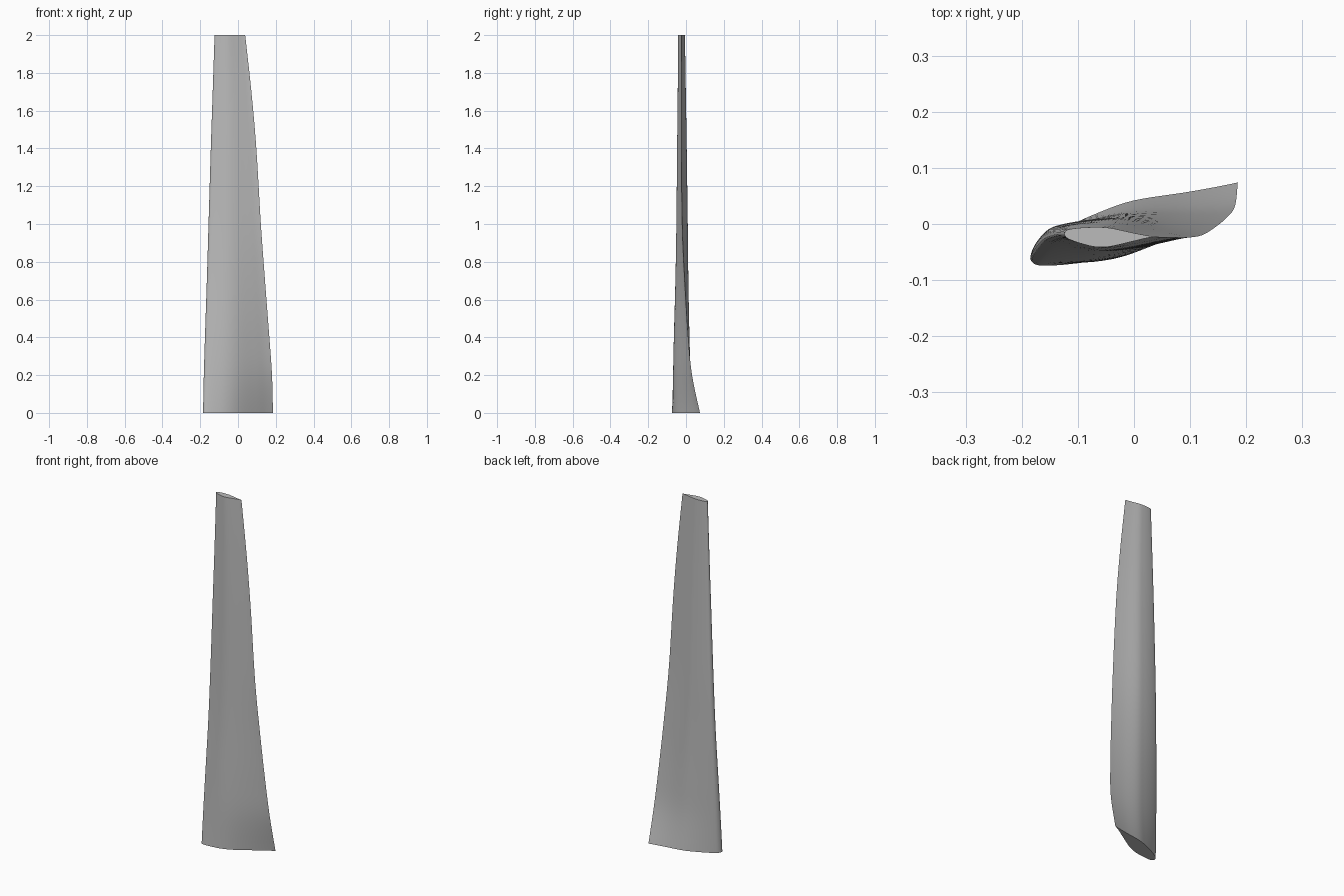
import bpy
import bmesh

cube = bpy.data.objects.get("Cube")
if cube:
    bpy.data.objects.remove(cube, do_unlink=True)


def spline(points, steps):
    """Sample a smooth curve through evenly weighted control points."""
    pts = [points[0]] + list(points) + [points[-1]]
    out = []
    for a, b, c, d in zip(pts, pts[1:], pts[2:], pts[3:]):
        for k in range(steps):
            t = k / steps
            out.append(tuple(
                q + 0.5 * t * (r - p + t * (2*p - 5*q + 4*r - s + t * (3*(q - r) + s - p)))
                for p, q, r, s in zip(a, b, c, d)))
    out.append(tuple(points[-1]))
    return out


# Airfoil halves: chord fraction, thickness fraction
upper = spline([(0, 0), (0.01, 0.33), (0.05, 0.62), (0.18, 0.87), (0.34, 1),
                (0.5, 0.96), (0.75, 0.44), (0.9, 0.16), (1, 0)], 5)
lower = spline([(0, 0), (0.01, 0.18), (0.05, 0.42), (0.18, 0.75), (0.34, 1),
                (0.5, 0.94), (0.75, 0.44), (0.9, 0.13), (1, 0)], 5)

# Stations: height, leading edge x y, trailing edge x y, upper and lower bulge
stations = spline([
    (0.0, -0.185, -0.061, 0.185, 0.074, 0.037, 0.047),
    (0.2, -0.181, -0.051, 0.180, 0.032, 0.036, 0.043),
    (0.4, -0.175, -0.042, 0.166, 0.012, 0.035, 0.040),
    (0.7, -0.165, -0.030, 0.143, -0.007, 0.032, 0.034),
    (1.0, -0.156, -0.024, 0.121, -0.020, 0.031, 0.028),
    (1.4, -0.144, -0.020, 0.097, -0.024, 0.025, 0.025),
    (1.7, -0.134, -0.018, 0.071, -0.024, 0.019, 0.023),
    (2.0, -0.124, -0.018, 0.038, -0.023, 0.014, 0.021)], 6)


def section(z, lx, ly, tx, ty, up, low):
    def point(u, offset):
        return (lx + (tx - lx) * u, ly + (ty - ly) * u + offset, z)
    return ([point(u, -t * low) for u, t in lower]
            + [point(u, t * up) for u, t in upper[-2:0:-1]])


# Loft the twisted blade and close both ends
bm = bmesh.new()
rings = [[bm.verts.new(p) for p in section(*s)] for s in stations]
for r0, r1 in zip(rings, rings[1:]):
    n = len(r0)
    for i in range(n):
        j = (i + 1) % n
        bm.faces.new((r0[i], r0[j], r1[j], r1[i]))
bm.faces.new(rings[0][::-1])
bm.faces.new(rings[-1])
bmesh.ops.recalc_face_normals(bm, faces=bm.faces)
mesh = bpy.data.meshes.new("blade")
bm.to_mesh(mesh)
bm.free()

blade = bpy.data.objects.new("blade", mesh)
bpy.context.scene.collection.objects.link(blade)

# Plain grey finish
grey = bpy.data.materials.new("light_grey")
grey.use_nodes = True
colour = (0.5, 0.5, 0.5, 1)
grey.diffuse_color = colour
grey.node_tree.nodes["Principled BSDF"].inputs["Base Color"].default_value = colour
mesh.materials.append(grey)

bpy.context.view_layer.objects.active = blade
blade.select_set(True)
bpy.ops.object.shade_smooth_by_angle(angle=0.6)
